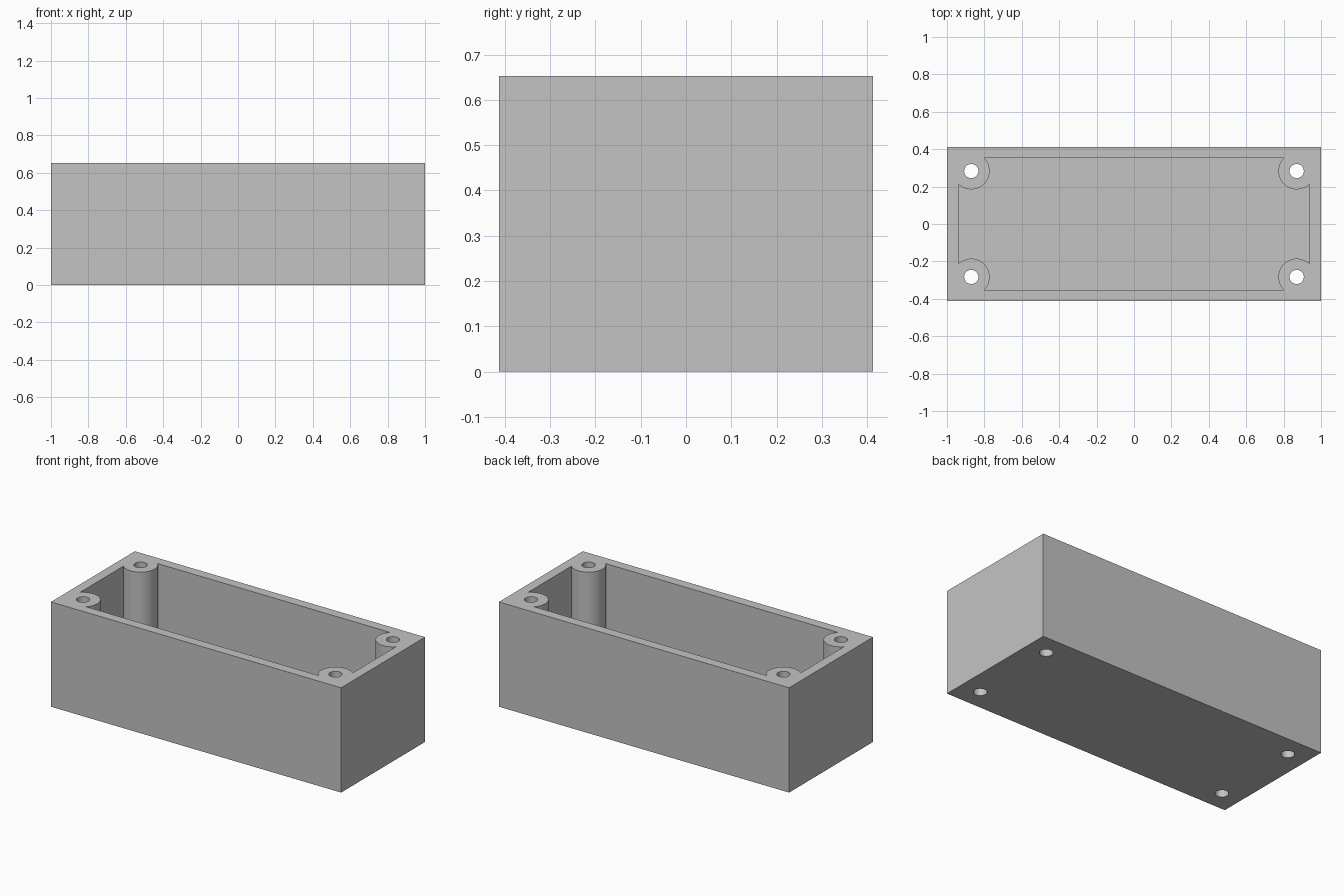
import bpy
import bmesh
from math import acos, asin, cos, sin, pi, radians

if "Cube" in bpy.data.objects:
    bpy.data.objects.remove(bpy.data.objects["Cube"], do_unlink=True)

# Main dimensions
HALF_X, HALF_Y, HEIGHT = 1.0, 0.413, 0.653
WALL, FLOOR = 0.061, 0.06
POST_X, POST_Y, POST_R, HOLE_R = 0.87, 0.283, 0.098, 0.038
IN_X, IN_Y = HALF_X - WALL, HALF_Y - WALL
ARC_STEPS = 32

grey = bpy.data.materials.new("light grey plastic")
grey.use_nodes = True
colour = (0.55, 0.55, 0.55, 1)
grey.diffuse_color = colour
grey.node_tree.nodes["Principled BSDF"].inputs["Base Color"].default_value = colour


def prism(name, outline, z0, z1):
    """Extrude a closed outline from z0 to z1."""
    bm = bmesh.new()
    base = bm.faces.new([bm.verts.new((x, y, z0)) for x, y in outline])
    top = bmesh.ops.extrude_face_region(bm, geom=[base])["geom"]
    verts = [v for v in top if isinstance(v, bmesh.types.BMVert)]
    bmesh.ops.translate(bm, verts=verts, vec=(0, 0, z1 - z0))
    bmesh.ops.recalc_face_normals(bm, faces=bm.faces)
    mesh = bpy.data.meshes.new(name)
    bm.to_mesh(mesh)
    bm.free()
    obj = bpy.data.objects.new(name, mesh)
    bpy.context.collection.objects.link(obj)
    return obj


def cut(target, cutter):
    """Subtract the cutter and discard it."""
    cutter.hide_render = True
    mod = target.modifiers.new("cut", "BOOLEAN")
    mod.operation, mod.solver, mod.object = "DIFFERENCE", "EXACT", cutter
    bpy.context.view_layer.objects.active = target
    bpy.ops.object.modifier_apply(modifier=mod.name)
    bpy.data.objects.remove(cutter, do_unlink=True)


corners = [(1, 1), (-1, 1), (-1, -1), (1, -1)]

# Outer block
box = prism("enclosure_box", [(sx * HALF_X, sy * HALF_Y) for sx, sy in corners], 0, HEIGHT)
box.data.materials.append(grey)

# Cavity outline: a rectangle whose corners curve around the screw posts
start = -acos((IN_X - POST_X) / POST_R)
end = -pi - asin((IN_Y - POST_Y) / POST_R)
angles = [start + (end - start) * i / ARC_STEPS for i in range(ARC_STEPS + 1)]
arc = [(POST_X + POST_R * cos(a), POST_Y + POST_R * sin(a)) for a in angles]
outline = []
for sx, sy in corners:
    points = [(sx * x, sy * y) for x, y in arc]
    outline += points if sx * sy > 0 else points[::-1]
cut(box, prism("cavity_cutter", outline, FLOOR, HEIGHT + 0.1))

# Screw holes running right through the posts
for sx, sy in corners:
    ring = [2 * pi * i / ARC_STEPS for i in range(ARC_STEPS)]
    circle = [(sx * POST_X + HOLE_R * cos(a), sy * POST_Y + HOLE_R * sin(a)) for a in ring]
    cut(box, prism("hole_cutter", circle, -0.1, HEIGHT + 0.1))

# Smooth round walls, keep the edges crisp
bpy.ops.object.select_all(action="DESELECT")
box.select_set(True)
bpy.context.view_layer.objects.active = box
bpy.ops.object.shade_smooth_by_angle(angle=radians(30))
